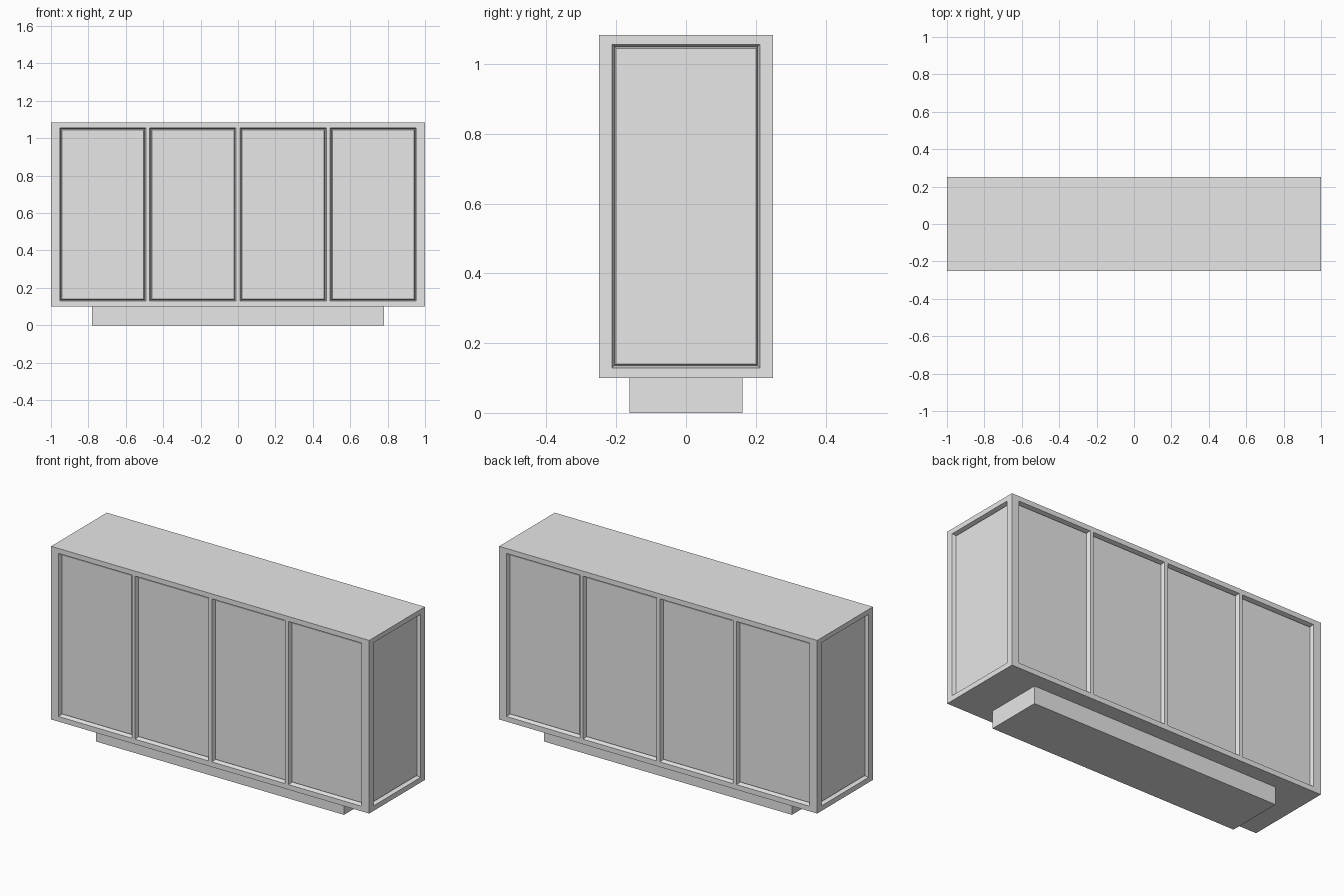
import bpy
import bmesh
from mathutils import Vector

cube = bpy.data.objects.get("Cube")
if cube:
    bpy.data.objects.remove(cube, do_unlink=True)

# One plain grey finish
grey = bpy.data.materials.new("light_grey")
grey.use_nodes = True
colour = (0.8, 0.8, 0.8, 1)
grey.diffuse_color = colour
grey.node_tree.nodes["Principled BSDF"].inputs["Base Color"].default_value = colour


def box_mesh(half_x, half_y, bottom, top):
    bm = bmesh.new()
    bmesh.ops.create_cube(bm, size=1)
    bmesh.ops.scale(bm, vec=(2 * half_x, 2 * half_y, top - bottom), verts=bm.verts)
    bmesh.ops.translate(bm, vec=(0, 0, (top + bottom) / 2), verts=bm.verts)
    return bm


def make_object(name, bm):
    mesh = bpy.data.meshes.new(name)
    bm.to_mesh(mesh)
    bm.free()
    mesh.materials.append(grey)
    obj = bpy.data.objects.new(name, mesh)
    bpy.context.collection.objects.link(obj)
    return obj


def cut(bm, axis, positions):
    normal = Vector((axis == "x", axis == "y", axis == "z"))
    for p in positions:
        bmesh.ops.bisect_plane(bm, geom=bm.verts[:] + bm.edges[:] + bm.faces[:],
                               plane_co=normal * p, plane_no=normal)


# Cabinet: cut the frame lines, then sink a panel into each large bay
bm = box_mesh(1, 0.25, 0.10, 1.084)
cut(bm, "x", [s * p for s in (-1, 1) for p in (0.011, 0.472, 0.493, 0.953)])
cut(bm, "y", (-0.212, 0.212))
cut(bm, "z", (0.129, 1.056))
bm.normal_update()
bays = [f for f in bm.faces if abs(f.normal.z) < 0.5 and f.calc_area() > 0.2]

# Sloped surround, then a slightly raised panel
bmesh.ops.inset_individual(bm, faces=bays, thickness=0.010, depth=-0.024)
bmesh.ops.inset_individual(bm, faces=bays, thickness=0.006, depth=0.008)
make_object("cabinet_body", bm)

# Recessed plinth
make_object("plinth", box_mesh(0.78, 0.162, 0, 0.10))
